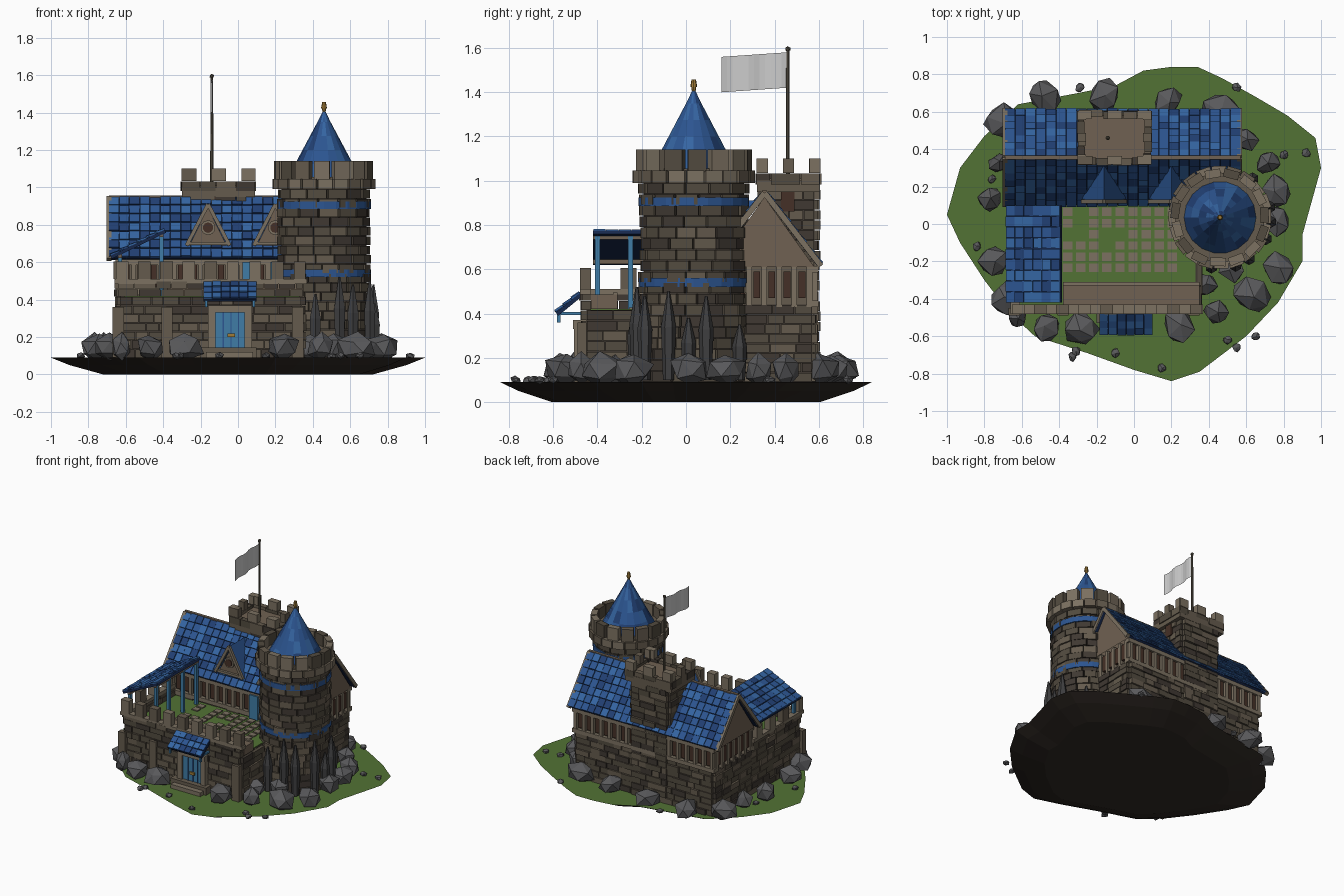
import bpy, bmesh, math, random
from mathutils import Matrix, Vector

if "Cube" in bpy.data.objects:
    bpy.data.objects.remove(bpy.data.objects["Cube"])
random.seed(4)
R = random.uniform
COL = dict(stone1=(.085, .07, .05), stone2=(.13, .105, .075), stone3=(.05, .04, .032), pale=(.2, .165, .12),
           wood=(.16, .12, .085), dark=(.06, .03, .02), blue1=(.025, .09, .28), blue2=(.015, .05, .17),
           blue3=(.035, .13, .36), navy=(.008, .02, .07), door=(.05, .2, .38), grass=(.085, .17, .035),
           soil=(.03, .023, .018), rock=(.1, .1, .105), shard=(.05, .05, .052), gold=(.35, .2, .04), pole=(.1, .085, .06))
MATS = {}
for k, c in COL.items():
    MATS[k] = bpy.data.materials.new(k)
    MATS[k].diffuse_color = (*c, 1)
STONES = ['stone1', 'stone1', 'stone2', 'stone3']
BLUES = ['blue1', 'blue1', 'blue2', 'blue3']


class Part:
    def __init__(self, name):
        self.name, self.bm, self.used = name, bmesh.new(), []

    def idx(self, mat):
        if mat not in self.used:
            self.used.append(mat)
        return self.used.index(mat)

    def paint(self, verts, mat):
        i = self.idx(mat)
        for f in {f for v in verts for f in v.link_faces}:
            f.material_index = i

    def box(self, c, s, mat, rot=Matrix.Identity(4)):
        m = Matrix.Translation(c) @ rot @ Matrix.Diagonal((*s, 1))
        self.paint(bmesh.ops.create_cube(self.bm, size=1, matrix=m)['verts'], mat)

    def span(self, a, b, mat):
        a, b = Vector(a), Vector(b)
        self.box((a + b) / 2, b - a, mat)

    def cyl(self, c, r1, r2, h, n, mat, rot=Matrix.Identity(4)):
        m = Matrix.Translation(c) @ rot
        self.paint(bmesh.ops.create_cone(self.bm, cap_ends=True, segments=n, radius1=r1, radius2=r2,
                                         depth=h, matrix=m)['verts'], mat)

    def beam(self, a, b, w, mat):
        a, b = Vector(a), Vector(b)
        self.box((a + b) / 2, (w, w, (b - a).length), mat, (b - a).to_track_quat('Z', 'Y').to_matrix().to_4x4())

    def poly(self, pts, mat):
        f = self.bm.faces.new([self.bm.verts.new(p) for p in pts])
        f.material_index = self.idx(mat)

    def done(self):
        me = bpy.data.meshes.new(self.name)
        self.bm.to_mesh(me)
        for k in self.used:
            me.materials.append(MATS[k])
        bpy.context.collection.objects.link(bpy.data.objects.new(self.name, me))


def bricks(p, a, b, z0, z1, course=.045):
    """Courses of uneven bricks along the line a-b."""
    a, b = Vector((*a, 0)), Vector((*b, 0))
    d = (b - a).normalized()
    n, L = Vector((d.y, -d.x, 0)), (b - a).length
    rot = Matrix.Rotation(math.atan2(d.y, d.x), 4, 'Z')
    rows = max(1, round((z1 - z0) / course))
    h = (z1 - z0) / rows
    for r in range(rows):
        t = 0
        while t < L - .001:
            w = min(R(.06, .14), L - t)
            if L - t - w < .04:
                w = L - t
            p.box(a + d * (t + w / 2) + n * R(-.006, .008) + Vector((0, 0, z0 + (r + .5) * h)),
                  (w - .004, .04, h - .004), random.choice(STONES), rot)
            t += w


def block(p, x0, x1, y0, y1, z0, z1):
    """Solid core dressed with bricks on four sides."""
    p.span((x0, y0, z0), (x1, y1, z1), 'stone3')
    c = [(x0, y0), (x1, y0), (x1, y1), (x0, y1)]
    for i in range(4):
        bricks(p, c[i], c[(i + 1) % 4], z0, z1)


def tiles(p, o, u, v, tw=.05, tl=.07):
    """Slab with shingles: o = eave corner, u along eave, v up the slope."""
    o, u, v = Vector(o), Vector(u), Vector(v)
    un, vn = u.normalized(), v.normalized()
    n = un.cross(vn)
    rot = Matrix((un, vn, n)).transposed().to_4x4()
    p.box(o + (u + v) / 2 - n * .004, (u.length, v.length, .018), 'navy', rot)
    rows, cols = max(1, round(v.length / tl)), max(1, round(u.length / tw))
    tilt = rot @ Matrix.Rotation(-.1, 4, 'X')
    for r in range(rows):
        for c in range(cols):
            q = o + u * (c + .5) / cols + v * (r + .5) / rows + n * R(.007, .012)
            p.box(q, (u.length / cols - .003, v.length / rows * R(.88, 1.02), .01), random.choice(BLUES), tilt)


def merlons(p, a, b, count, z0, z1, w, d):
    a, b = Vector((*a, 0)), Vector((*b, 0))
    rot = Matrix.Rotation(math.atan2(b.y - a.y, b.x - a.x), 4, 'Z')
    for i in range(count):
        q = a.lerp(b, i / (count - 1))
        p.box(q + Vector((0, 0, (z0 + z1) / 2)), (w * R(.9, 1.05), d, z1 - z0), random.choice(['pale', 'stone2']), rot)


# island
p = Part('island')
edge = [(.2, .84), (.34, .84), (.47, .78), (.65, .68), (.82, .58), (.97, .46), (1, .3), (.95, .12), (.9, -.06), (.9, -.2),
        (.77, -.42), (.6, -.6), (.35, -.79), (.2, -.84), (0, -.78), (-.25, -.69), (-.53, -.6), (-.67, -.47), (-.8, -.3),
        (-.93, -.1), (-1, .05), (-.93, .3), (-.8, .47), (-.62, .64), (-.3, .7), (-.1, .74), (.05, .82)]
rings = [[p.bm.verts.new((x * s, y * s, z)) for x, y in edge] for s, z in ((1, .09), (.9, .05), (.72, 0))]
p.bm.faces.new(rings[0]).material_index = p.idx('grass')
p.bm.faces.new(rings[2]).material_index = p.idx('soil')
for a, b in zip(rings, rings[1:]):
    for i in range(len(edge)):
        j = (i + 1) % len(edge)
        p.bm.faces.new((a[i], a[j], b[j], b[i])).material_index = p.idx('soil')
bmesh.ops.recalc_face_normals(p.bm, faces=p.bm.faces)
p.done()

# raised courtyard with front wall, walkway and paving
p = Part('curtain_wall')
block(p, -.63, .34, -.45, .14, .09, .415)
p.span((-.61, -.44, .41), (.33, .14, .42), 'grass')
bricks(p, (-.64, -.455), (.35, -.455), .415, .5)
bricks(p, (-.635, .12), (-.635, -.46), .415, .5)
p.span((-.66, -.48, .485), (.37, -.43, .51), 'pale')
p.span((-.66, -.48, .485), (-.61, .12, .51), 'pale')
merlons(p, (-.62, -.455), (.33, -.455), 9, .51, .605, .065, .05)
merlons(p, (-.64, -.26), (-.64, .06), 3, .51, .605, .07, .05)
for x in (-.64, -.38, .32):
    p.span((x - .03, -.49, .09), (x + .03, -.45, .36), 'stone2')
p.done()
p = Part('wall_walkway')
p.span((-.38, -.43, .42), (.35, -.31, .485), 'wood')
p.span((-.38, -.33, .485), (.35, -.31, .495), 'pale')
p.done()
p = Part('courtyard_paving')
for i in range(9):
    for j in range(6):
        if R(0, 1) < .88:
            p.box((-.355 + i * .07, -.235 + j * .06, .422), (.05, .045, .012), 'pale')
p.done()

# gate with awning and steps
p = Part('gate')
p.span((-.12, -.49, .14), (.045, -.47, .335), 'door')
for x in (-.14, .055):
    p.span((x - .02, -.505, .12), (x + .02, -.45, .34), 'pale')
p.span((-.16, -.51, .33), (.075, -.45, .37), 'pale')
for i in range(1, 4):
    p.span((-.12 + i * .041 - .003, -.495, .14), (-.12 + i * .041 + .003, -.48, .335), 'blue1')
p.box((-.037, -.5, .21), (.04, .012, .02), 'gold')
p.span((-.2, -.53, .09), (.1, -.46, .145), 'stone2')
p.span((-.17, -.57, .09), (.08, -.5, .12), 'pale')
p.done()
p = Part('gate_awning')
tiles(p, (-.185, -.585, .4), (.285, 0, 0), (0, .11, .09), .045, .045)
for x in (-.17, .085):
    p.beam((x, -.575, .36), (x, -.575, .41), .014, 'door')
    p.beam((x, -.575, .4), (x, -.47, .4), .014, 'door')
p.done()

# left gallery: posts and lean-to roof
p = Part('gallery')
tiles(p, (-.68, .1, .63), (0, -.52, 0), (.29, 0, .14), .055, .055)
for y in (-.4, -.25, -.08, .08):
    p.beam((-.41, y, .42), (-.41, y, .76), .022, 'door')
    p.beam((-.63, y, .5), (-.63, y, .64), .022, 'door')
for x, z in ((-.41, .745), (-.63, .635)):
    p.beam((x, -.42, z), (x, .1, z), .022, 'wood')
p.done()

# hall walls with a timbered upper storey and windows
p = Part('hall_walls')
block(p, -.63, .52, .14, .57, .09, .44)
p.span((-.63, .14, .44), (.52, .57, .62), 'stone2')
for y, s in ((.13, -1), (.58, 1)):
    for z in (.445, .6):
        p.box((-.055, y, z), (1.2, .035, .03), 'pale')
    for i in range(17):
        x = -.63 + i * 1.15 / 16
        p.box((x, y, .52), (.025, .03, .16), 'pale')
        if i < 16:
            p.box((x + .036, y - s * .008, .53), (.03, .02, .12), 'dark')
for x in (-.64, .53):
    for i in range(7):
        p.box((x, .15 + i * .068, .52), (.03, .025, .18), 'pale')
        if i < 6:
            p.box((x, .184 + i * .068, .53), (.02, .03, .12), 'dark')
for x in (.06, .21):
    p.span((x - .035, .1, .42), (x + .035, .13, .6), 'door')
p.done()

# hall roof, gables and dormers
p = Part('hall_roof')
tiles(p, (-.69, .105, .62), (1.26, 0, 0), (0, .25, .325), .055, .06)
tiles(p, (.57, .605, .62), (-1.26, 0, 0), (0, -.25, .325), .055, .06)
p.beam((-.69, .355, .945), (.57, .355, .945), .022, 'wood')
for x in (-.655, .535):
    for dx in (-.015, .015):
        p.poly([(x + dx, .13, .61), (x + dx, .58, .61), (x + dx, .355, .925)], 'wood')
for x in (-.69, .565):
    for y in (.1, .61):
        p.beam((x, y, .615), (x, .355, .945), .026, 'pale')
p.done()
p = Part('dormers')
for x in (-.16, .2):
    p.poly([(x - .1, .14, .69), (x + .1, .14, .69), (x, .14, .89)], 'wood')
    top, back = (x, .115, .91), (x, .325, .91)
    for s in (-1, 1):
        foot, inner = (x + s * .115, .115, .69), (x + s * .115, .165, .69)
        p.poly([foot, top, back, inner], 'blue1')
        p.beam((x + s * .115, .12, .69), (x, .12, .91), .02, 'pale')
    p.beam((x - .11, .125, .7), (x + .11, .125, .7), .018, 'pale')
    flat = Matrix.Rotation(math.pi / 2, 4, 'X')
    p.cyl((x, .13, .785), .04, .04, .02, 10, 'pale', flat)
    p.cyl((x, .125, .785), .028, .028, .025, 10, 'dark', flat)
p.done()

# square keep with battlements
p = Part('keep')
block(p, -.255, .045, .35, .58, .09, .96)
p.span((-.3, .32, .95), (.09, .605, 1), 'stone2')
for y in (.335, .59):
    bricks(p, (-.3, y), (.09, y), .98, 1.035)
for x in (-.285, .075):
    bricks(p, (x, .32), (x, .605), .98, 1.035)
for y in (.34, .585):
    merlons(p, (-.26, y), (.055, y), 3, 1.035, 1.1, .075, .045)
for x in (-.28, .07):
    merlons(p, (x, .345), (x, .58), 3, 1.035, 1.1, .05, .045)
p.span((-.27, .35, 1), (.06, .58, 1.01), 'wood')
p.span((.06, .43, .86), (.075, .49, .96), 'dark')
p.span((-.13, .33, .93), (-.08, .345, .99), 'dark')
p.done()

# flag
p = Part('flag_pole')
p.cyl((-.14, .46, 1.3), .009, .007, .58, 8, 'pole')
bmesh.ops.create_icosphere(p.bm, subdivisions=1, radius=.013, matrix=Matrix.Translation((-.14, .46, 1.595)))
p.done()
p = Part('flag')
cols = [[p.bm.verts.new((-.14 + .006 * math.sin(i * 1.1), .455 - i * .0246, z - i * .0017)) for z in (1.42, 1.58)]
        for i in range(13)]
for a, b in zip(cols, cols[1:]):
    p.bm.faces.new((a[0], b[0], b[1], a[1]))
p.done()

# round tower
TX, TY = .46, .035


def ring(p, r, z, h, n, d, cover, mats, jit=.006):
    off = R(0, 6.28)
    for i in range(n):
        a = off + i * math.tau / n
        rr = r + R(-jit, jit)
        p.box((TX + rr * math.cos(a), TY + rr * math.sin(a), z), (d, math.tau * r / n * cover, h), random.choice(mats),
              Matrix.Rotation(a, 4, 'Z'))


p = Part('round_tower')
p.cyl((TX, TY, .54), .228, .228, .92, 24, 'stone3')
for i in range(18):
    ring(p, .228, .115 + i * .05, .046, random.choice((13, 14, 15, 17)), .03, R(.96, 1.02), STONES)
for z in (.54, .905):
    p.cyl((TX, TY, z), .25, .25, .04, 24, 'blue1')
ring(p, .25, 1.018, .055, 20, .05, .98, ['pale', 'stone2'], .004)
p.cyl((TX, TY, 1.025), .24, .24, .06, 24, 'stone2')
ring(p, .238, 1.09, .1, 15, .045, .84, ['pale', 'stone2', 'stone1'], .004)
p.done()
p = Part('tower_roof')
prof = [(.195, 1.05), (.155, 1.125), (.115, 1.2), (.075, 1.275), (.035, 1.35), (.003, 1.415)]
rings = [[p.bm.verts.new((TX + r * math.cos(i * math.tau / 18), TY + r * math.sin(i * math.tau / 18), z))
          for i in range(18)] for r, z in prof]
for a, b in zip(rings, rings[1:]):
    for i in range(18):
        j = (i + 1) % 18
        p.bm.faces.new((a[i], a[j], b[j], b[i])).material_index = p.idx(random.choice(BLUES))
p.cyl((TX, TY, 1.415), .008, .012, .03, 8, 'gold')
p.cyl((TX, TY, 1.44), .016, .01, .035, 8, 'gold')
p.done()


# boulders, pebbles and standing shards
def rock(p, x, y, z, r, h, mat):
    m = Matrix.Translation((x, y, z)) @ Matrix.Rotation(R(0, 6), 4, 'Z') @ Matrix.Diagonal((r, r * .9, h, 1))
    vs = bmesh.ops.create_icosphere(p.bm, subdivisions=1, radius=1, matrix=m)['verts']
    for v in vs:
        v.co += Vector((R(-.15, .15) * r, R(-.15, .15) * r, R(-.15, .15) * h))
    p.paint(vs, mat)


p = Part('boulders')
for x, y, r in [(-.7, .55, .11), (-.48, .68, .1), (-.16, .68, .1), (.18, .65, .09), (.46, .61, .1), (.6, .45, .07),
                (.76, .18, .09), (.72, .33, .07), (.76, .02, .09), (.77, -.24, .1), (.63, -.38, .11), (.44, -.47, .07),
                (.52, -.24, .08), (.24, -.55, .1), (-.28, -.56, .1), (-.47, -.55, .08), (-.75, -.2, .09),
                (-.68, -.4, .1), (-.77, .13, .08), (-.72, .33, .06), (.38, -.33, .07), (-.62, -.5, .06)]:
    rock(p, x, y, .145, r, .075, 'rock')
p.done()
p = Part('pebbles')
for x, y in [(-.33, -.71), (-.1, -.69), (.15, -.77), (.5, -.62), (.65, -.6), (.8, .37), (.92, .38), (.55, .73),
             (-.29, .73), (-.76, .24), (-.84, -.12), (-.31, -.68), (.55, -.66)]:
    rock(p, x, y, .1, .027, .018, 'rock')
p.done()
p = Part('stone_shards')
for deg, h in ((-100, .33), (-72, .42), (-55, .38), (-25, .4), (12, .38), (50, .25), (-120, .25), (-5, .28)):
    a = math.radians(deg)
    x, y = TX + .27 * math.cos(a), TY + .27 * math.sin(a)
    p.cyl((x, y, .1 + h * .3), .025, .034, h * .6, 6, 'shard')
    p.cyl((x, y, .1 + h * .8), .034, .006, h * .4, 6, 'shard')
p.done()

for m in bpy.data.materials:
    if m.users and not m.is_grease_pencil:
        m.use_nodes = True
        m.node_tree.nodes["Principled BSDF"].inputs["Base Color"].default_value = m.diffuse_color
